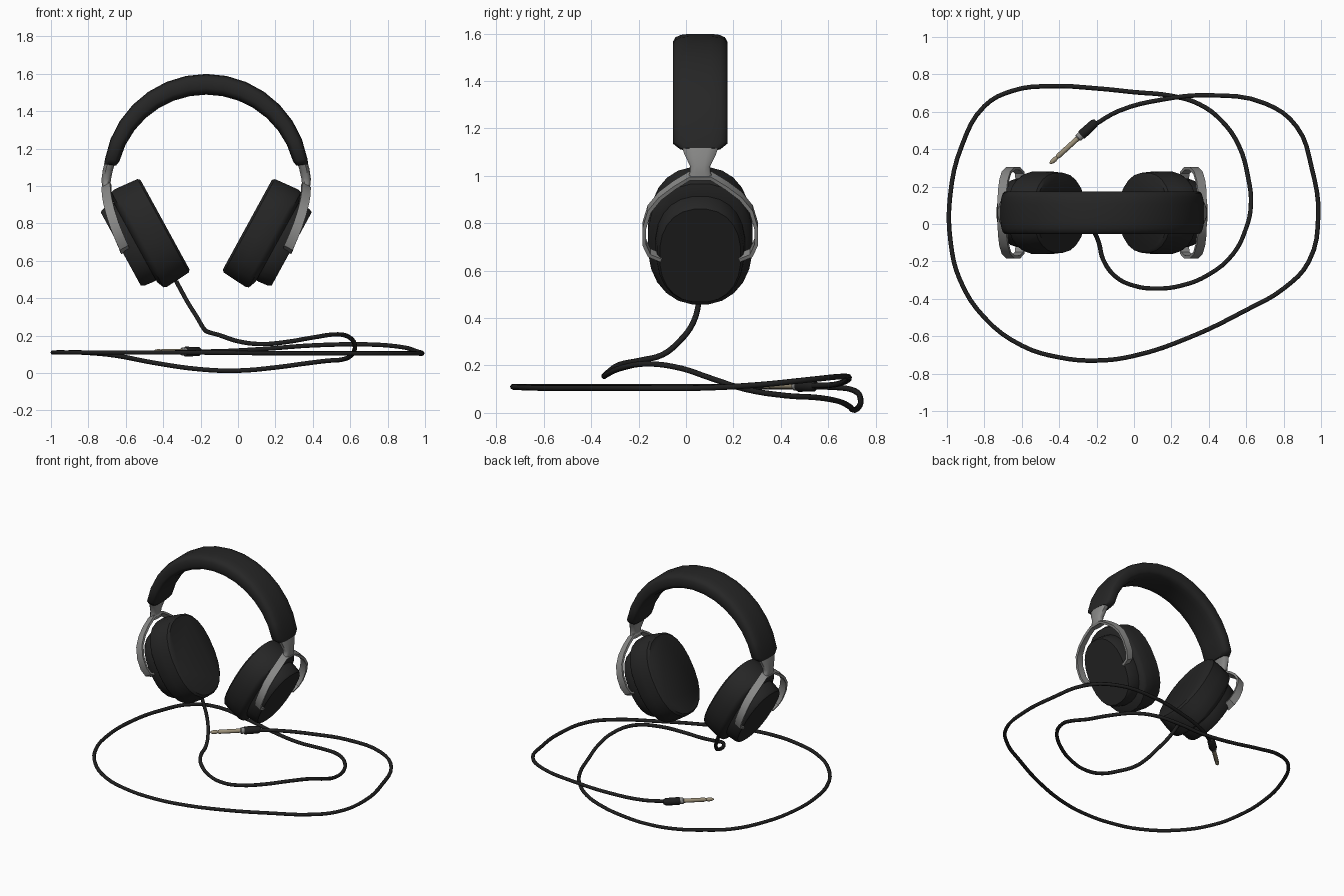
import bpy, bmesh, math
from mathutils import Vector

if "Cube" in bpy.data.objects:
    bpy.data.objects.remove(bpy.data.objects["Cube"])

CX, CY = -0.17, 0.06          # centre of the headset


def material(name, rgb, ):
    m = bpy.data.materials.new(name)
    m.diffuse_color = (*rgb, 1)
    m.use_nodes = True
    m.node_tree.nodes["Principled BSDF"].inputs["Base Color"].default_value = m.diffuse_color
    return m


BLACK = material("soft_black", (0.019, 0.019, 0.019))
RUBBER = material("cable_black", (0.014, 0.014, 0.014))
STEEL = material("brushed_grey", (0.25, 0.25, 0.245))
BRASS = material("plug_brass", (0.33, 0.28, 0.19))


def loft(name, rings, mat, angle=35):
    """Skin a list of equal-length point rings and cap both ends."""
    bm = bmesh.new()
    vs = [[bm.verts.new(p) for p in r] for r in rings]
    n = len(vs[0])
    for a, b in zip(vs, vs[1:]):
        for i in range(n):
            bm.faces.new((a[i], a[(i + 1) % n], b[(i + 1) % n], b[i]))
    bm.faces.new(vs[0])
    bm.faces.new(vs[-1])
    bmesh.ops.recalc_face_normals(bm, faces=bm.faces)
    me = bpy.data.meshes.new(name)
    bm.to_mesh(me)
    bm.free()
    me.materials.append(mat)
    me.shade_smooth()
    me.set_sharp_from_angle(angle=math.radians(angle))
    ob = bpy.data.objects.new(name, me)
    bpy.context.collection.objects.link(ob)
    return ob


def oval(c, u, v, a, b, n, power):
    """Superellipse ring around c in the plane of u and v."""
    out = []
    for i in range(n):
        t = 2 * math.pi * (i + 0.5) / n
        cs, sn = math.cos(t), math.sin(t)
        out.append(c + u * a * math.copysign(abs(cs) ** (2 / power), cs)
                   + v * b * math.copysign(abs(sn) ** (2 / power), sn))
    return out


Y = Vector((0, 1, 0))

# padded headband: rounded section swept along an arc, pinched at the ends
rings = []
angles = [7, 10] + [10 + 160 * i / 14 for i in range(1, 14)] + [170, 173]
for k, d in enumerate(angles):
    t = math.radians(d)
    r = Vector((math.cos(t), 0, math.sin(t)))
    end = k in (0, len(angles) - 1)
    half = 0.036 + 0.02 * math.sin(t) - (0.006 if end else 0)
    c = Vector((CX, CY, 1.05)) + r * (0.55 - half)
    rings.append(oval(c, r, Y, half, 0.085 if end else 0.116, 16, 3.6))
loft("headband", rings, BLACK, 50)

for side, s in (("left", 1), ("right", -1)):
    def place(x, y, z):
        """Point given for the left side, mirrored for the right."""
        return Vector((CX + s * (x - CX), CY + y, z))

    up = Vector((-0.48 * s, 0, 0.877))       # long axis of the tilted cup
    out = Vector((-0.877 * s, 0, -0.48))     # outward axis of the cup
    face = place(-0.39, 0, 0.793)            # centre of the ear side

    def shell(name, profile):
        loft(name, [oval(face + out * w, up, Y, a, b, 24, 2.3)
                    for w, a, b in profile], BLACK, 40)

    # ear cushion and outer cap
    shell(side + "_ear_cushion", [(0, 0.275, 0.2), (0.012, 0.287, 0.215),
                                  (0.08, 0.293, 0.222), (0.15, 0.298, 0.222),
                                  (0.168, 0.292, 0.214), (0.185, 0.25, 0.19)])
    shell(side + "_cup_cap", [(0.17, 0.24, 0.19), (0.2, 0.24, 0.19),
                              (0.255, 0.234, 0.183), (0.27, 0.225, 0.172)])

    # forked yoke: flat strip arching over the cup (y, z, x)
    half = [(0.165, 0.655, -0.605), (0.215, 0.675, -0.612),
            (0.236, 0.72, -0.632), (0.236, 0.79, -0.66), (0.215, 0.86, -0.682),
            (0.17, 0.915, -0.695), (0.11, 0.96, -0.702), (0.045, 1.0, -0.703)]
    path = [place(x, -y, z) for y, z, x in half]
    path += [place(x, y, z) for y, z, x in reversed(half)]
    rings = []
    for i, p in enumerate(path):
        tan = path[min(i + 1, len(path) - 1)] - path[max(i - 1, 0)]
        th = tan.cross(out).normalized() * 0.008
        w = out * 0.026
        rings.append([p + w + th, p + w - th, p - w - th, p - w + th])
    loft(side + "_yoke", rings, STEEL, 40)

    # neck between yoke and headband (z, x, half depth, half width)
    neck = [(0.985, -0.702, 0.055, 0.022), (1.015, -0.705, 0.045, 0.024),
            (1.04, -0.704, 0.043, 0.026), (1.09, -0.695, 0.068, 0.028),
            (1.14, -0.68, 0.085, 0.03)]
    loft(side + "_yoke_neck", [oval(place(x, 0, z), Vector((1, 0, 0)), Y, b, a, 12, 3)
                               for z, x, a, b in neck], STEEL, 40)

# cable: leaves the left cup and loops around the headset
pts = [(-.33, .06, .49), (-.27, .03, .38), (-.22, -.03, .30), (-.188, -.1, .245),
       (-.165, -.19, .222), (-.1, -.28, .203), (0, -.33, .17), (.12, -.345, .155),
       (.25, -.33, .165), (.4, -.27, .19), (.53, -.16, .207), (.6, -.02, .188),
       (.625, .1, .148), (.61, .25, .1), (.56, .42, .073), (.47, .55, .065),
       (.35, .64, .05), (.2, .685, .03), (0, .705, .013), (-.2, .725, .02),
       (-.45, .737, .055), (-.65, .712, .093), (-.8, .63, .108), (-.92, .42, .11),
       (-.983, .15, .11), (-.98, -.1, .11), (-.93, -.3, .11), (-.8, -.5, .11),
       (-.6, -.65, .11), (-.4, -.713, .11), (-.2, -.73, .11), (0, -.705, .108),
       (.3, -.605, .105), (.6, -.46, .105), (.8, -.345, .105), (.935, -.2, .105),
       (.985, .05, .105), (.95, .3, .118), (.87, .52, .14), (.7, .645, .153),
       (.4, .688, .148), (.15, .665, .13), (-.08, .605, .117), (-.22, .525, .115)]
cu = bpy.data.curves.new("cable", "CURVE")
cu.dimensions = "3D"
cu.bevel_depth = 0.0122
cu.bevel_resolution = 2
cu.resolution_u = 4
cu.use_fill_caps = True
sp = cu.splines.new("BEZIER")
sp.bezier_points.add(len(pts) - 1)
for bp, p in zip(sp.bezier_points, pts):
    bp.co = p
    bp.handle_left_type = bp.handle_right_type = "AUTO"
cu.materials.append(RUBBER)
cable = bpy.data.objects.new("cable", cu)
bpy.context.collection.objects.link(cable)
bpy.context.view_layer.objects.active = cable
cable.select_set(True)
bpy.ops.object.convert(target="MESH")

# plug: turned parts along one axis (distance, radius)
start = Vector((-0.205, 0.545, 0.115))
axis = (Vector((-0.45, 0.322, 0.115)) - start).normalized()
cross = axis.cross(Vector((0, 0, 1)))


def turned(name, profile, mat):
    loft(name, [oval(start + axis * d, cross, Vector((0, 0, 1)), r, r, 12, 2)
                for d, r in profile], mat)


turned("plug_grip", [(-0.005, 0.016), (0.01, 0.025), (0.1, 0.027), (0.105, 0.024)], RUBBER)
turned("plug_ring", [(0.104, 0.022), (0.125, 0.022), (0.13, 0.017)], STEEL)
turned("plug_tip", [(0.128, 0.014), (0.27, 0.014), (0.28, 0.009), (0.295, 0.014),
                    (0.315, 0.012), (0.33, 0.005)], BRASS)
